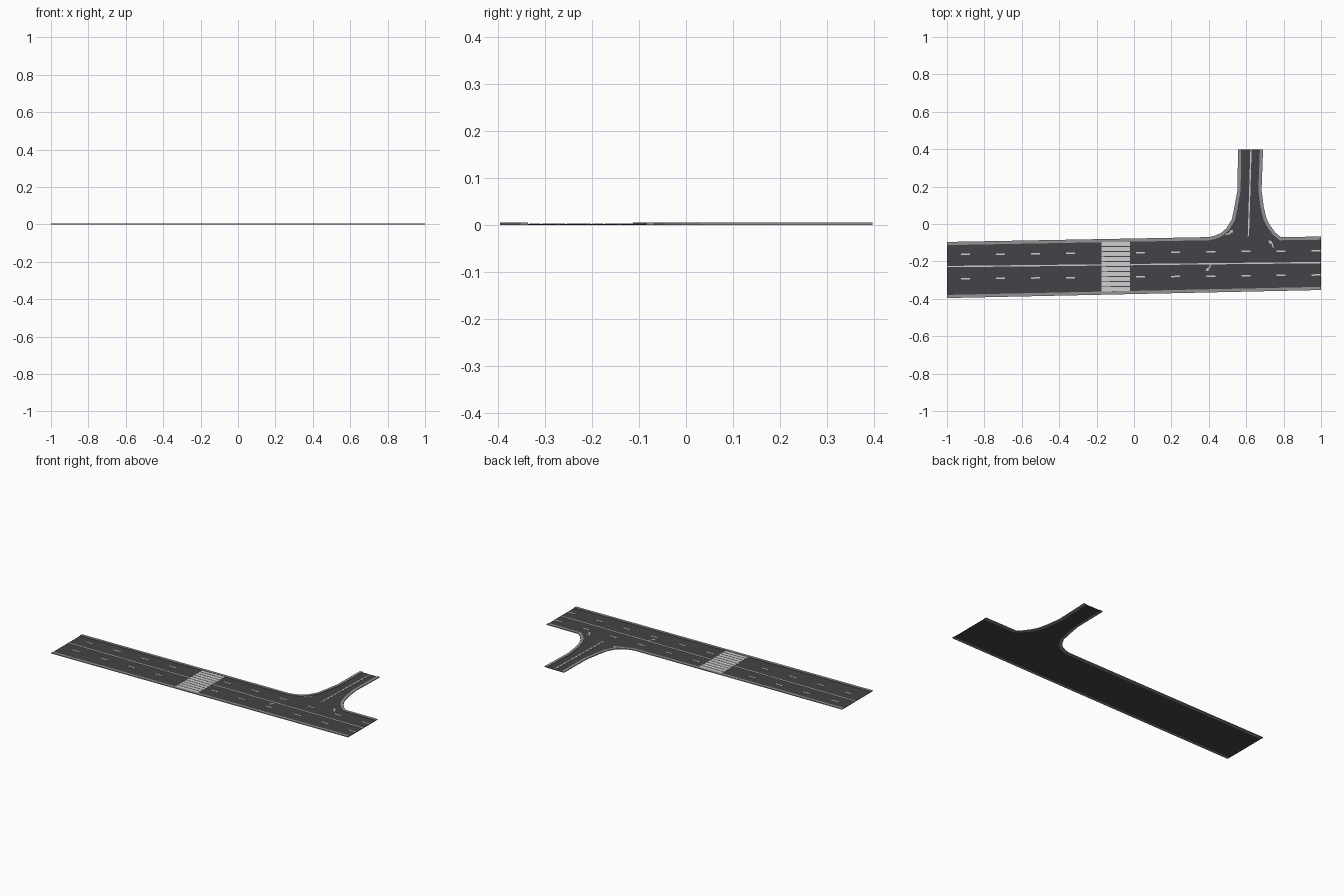
import bpy, bmesh, math
from mathutils import Vector

if "Cube" in bpy.data.objects:
    bpy.data.objects.remove(bpy.data.objects["Cube"])

ROAD_Z, MARK_Z, CURB_Z = 0.002, 0.003, 0.005
CURB_W = 0.017
SLOPE = 0.0107          # the main road is slightly skewed
Y_END = 0.397


def material(name, rgb):
    m = bpy.data.materials.new(name)
    m.diffuse_color = (*rgb, 1)
    m.use_nodes = True
    m.node_tree.nodes["Principled BSDF"].inputs["Base Color"].default_value = m.diffuse_color
    return m


ASPHALT = material("asphalt", (0.058, 0.055, 0.063))
PAVING = material("paving grey", (0.29, 0.29, 0.29))
PAINT = material("road paint", (0.62, 0.62, 0.62))


def plates(name, polys, z0, z1, mat):
    """One object made of flat polygons extruded from z0 to z1."""
    bm = bmesh.new()
    for pts in polys:
        low = [bm.verts.new((x, y, z0)) for x, y in pts]
        high = [bm.verts.new((x, y, z1)) for x, y in pts]
        bm.faces.new(low[::-1])
        bm.faces.new(high)
        n = len(pts)
        for i in range(n):
            j = (i + 1) % n
            bm.faces.new((low[i], low[j], high[j], high[i]))
    bmesh.ops.recalc_face_normals(bm, faces=bm.faces[:])
    bmesh.ops.triangulate(bm, faces=[f for f in bm.faces if len(f.verts) > 4])
    mesh = bpy.data.meshes.new(name)
    bm.to_mesh(mesh)
    bm.free()
    mesh.materials.append(mat)
    ob = bpy.data.objects.new(name, mesh)
    bpy.context.collection.objects.link(ob)
    return ob


def offset(path, d):
    """Shift a polyline to its right by d, keeping its ends on the border."""
    pts = [Vector(p) for p in path]
    out = []
    for i, p in enumerate(pts):
        a = (p - pts[i - 1]).normalized() if i else None
        b = (pts[i + 1] - p).normalized() if i < len(pts) - 1 else None
        t = ((a or b) + (b or a)).normalized()
        q = p + Vector((t.y, -t.x)) * d / t.dot(a or b)
        if abs(p.x) > 0.999:
            q.x = p.x
        if p.y > Y_END - 0.001:
            q.y = p.y
        out.append(tuple(q))
    return out


def along(x, y):
    """Point on the skewed main road; y is measured at x = 0."""
    return (x, y + SLOPE * x)


def bar(x0, x1, y, w):
    return [along(x0, y - w / 2), along(x1, y - w / 2),
            along(x1, y + w / 2), along(x0, y + w / 2)]


# road outline, clockwise: west corner, east corner, south side
west = [(-1, -0.096), (0.40, -0.070), (0.435, -0.062), (0.465, -0.048),
        (0.495, -0.022), (0.523, 0.025), (0.535, 0.08), (0.553, 0.18), (0.556, Y_END)]
east = [(0.690, Y_END), (0.682, 0.18), (0.694, 0.09), (0.708, 0.03),
        (0.728, -0.008), (0.755, -0.045), (0.785, -0.070), (1, -0.067)]
south = [(1, -0.353), (-1, -0.396)]
sides = {"west_curb": west, "east_curb": east, "south_curb": south}
inner = {k: offset(p, CURB_W) for k, p in sides.items()}

# asphalt and raised curbs
plates("road_surface", [[p for line in inner.values() for p in line]], 0, ROAD_Z, ASPHALT)
for name, path in sides.items():
    quads = inner[name]
    plates(name, [path + quads[::-1]], 0, CURB_Z, PAVING)

# centre lines
plates("main_centre_line", [bar(-1, -0.175, -0.217, 0.007), bar(-0.02, 1, -0.217, 0.007)],
       ROAD_Z, MARK_Z, PAINT)
plates("side_centre_line", [[(0.608, -0.065), (0.615, -0.065), (0.629, Y_END), (0.622, Y_END)]],
       ROAD_Z, MARK_Z, PAINT)

# lane dashes, skipping the crossing
dashes = []
for i in range(11):
    x = -0.902 + 0.1875 * i
    if i != 4:
        for y in (-0.153, -0.283):
            dashes.append(bar(x - 0.024, min(x + 0.024, 1), y, 0.008))
plates("lane_dashes", dashes, ROAD_Z, MARK_Z, PAINT)

# pedestrian crossing
COUNT, STEP = 10, 0.0268
plates("crossing", [bar(-0.175, -0.022, -0.106 - STEP * i, 0.0222) for i in range(COUNT)],
       ROAD_Z, MARK_Z, PAINT)

# bent turn arrows
ARROW = [(-0.022, -0.004), (-0.002, -0.004), (0.008, 0.002), (0.013, -0.004),
         (0.022, 0.014), (0.002, 0.013), (0.004, 0.007), (-0.004, 0.003), (-0.022, 0.003)]
arrows = []
for cx, cy, deg, flip in ((0.512, -0.05, 15, 1), (0.738, -0.105, 105, 1), (0.403, -0.235, -105, -1)):
    c, s = math.cos(math.radians(deg)), math.sin(math.radians(deg))
    arrows.append([(cx + x * c - y * flip * s, cy + x * s + y * flip * c)
                   for x, y in ARROW][::flip])
plates("turn_arrows", arrows, ROAD_Z, MARK_Z, PAINT)
